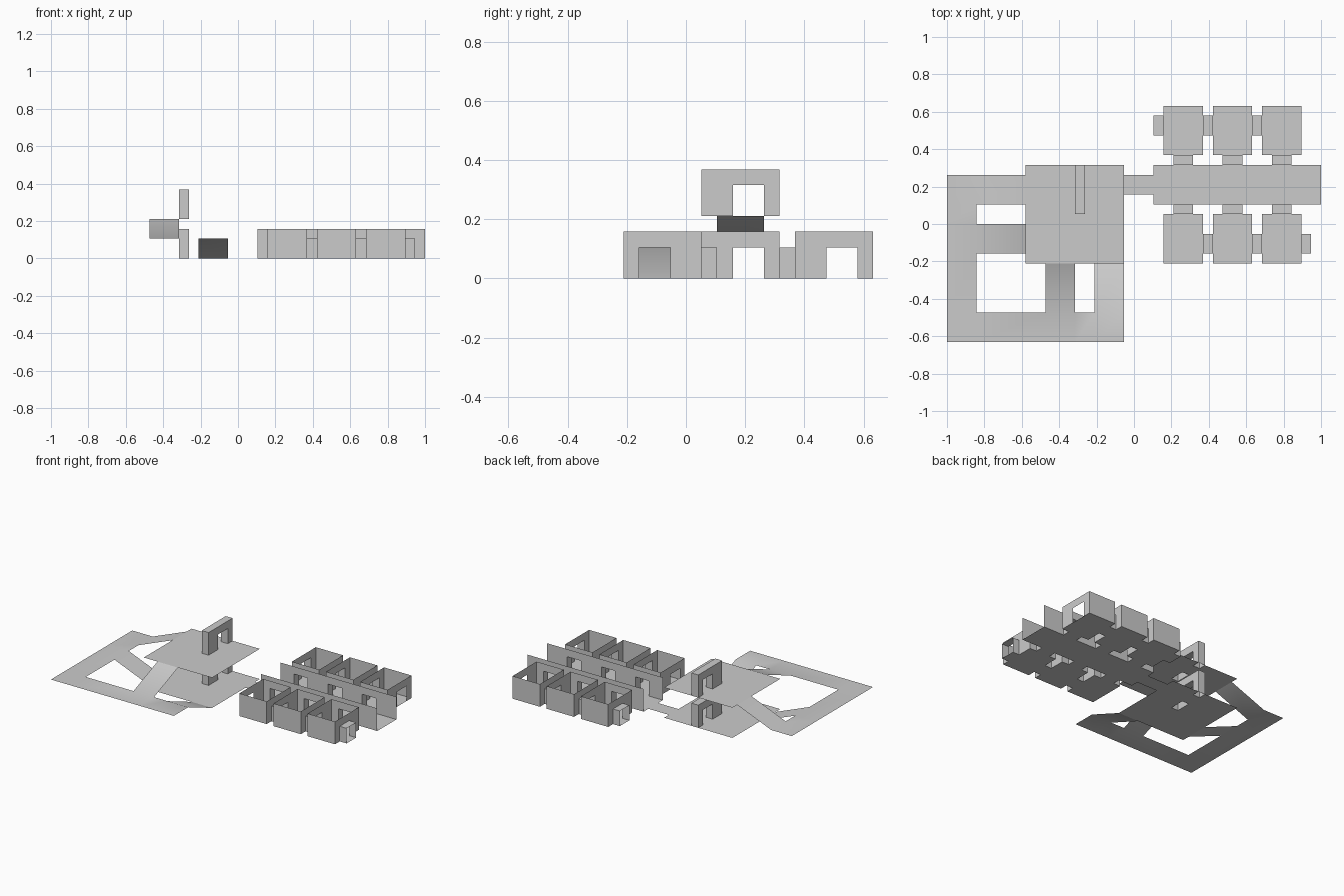
import bpy, bmesh, math

if "Cube" in bpy.data.objects:
    bpy.data.objects.remove(bpy.data.objects["Cube"])

U = 2 / 38  # the whole layout sits on a grid of 38 cells


def make(name, faces, smooth=False):
    bm = bmesh.new()
    for f in faces:
        bm.faces.new([bm.verts.new((x * U, y * U, z * U)) for x, y, z in f])
    bmesh.ops.remove_doubles(bm, verts=bm.verts, dist=1e-5)
    for f in bm.faces:
        f.smooth = smooth
    me = bpy.data.meshes.new(name)
    bm.to_mesh(me)
    bm.free()
    ob = bpy.data.objects.new(name, me)
    bpy.context.collection.objects.link(ob)
    return ob


def slab(x0, x1, y0, y1, za=0, zb=None, along="x"):
    """Horizontal or sloped sheet; height runs from za to zb along one axis."""
    zb = za if zb is None else zb
    z10, z01 = (zb, za) if along == "x" else (za, zb)
    return [[(x0, y0, za), (x1, y0, z10), (x1, y1, zb), (x0, y1, z01)]]


def wall(p, q, h=3, doors=()):
    """Thin wall from p to q with door gaps 2 units high."""
    length = math.dist(p, q)
    dx, dy = (q[0] - p[0]) / length, (q[1] - p[1]) / length
    cuts = sorted({0, length, *[c for d in doors for c in d]})
    out = []
    for s, e in zip(cuts, cuts[1:]):
        z0 = 2 if any(a <= s < b for a, b in doors) else 0
        a = (p[0] + dx * s, p[1] + dy * s)
        b = (p[0] + dx * e, p[1] + dy * e)
        out.append([(*a, z0), (*b, z0), (*b, h), (*a, h)])
    return out


def platform(name, z):
    """Square floor with a door arch raised out of it."""
    faces = (slab(-11, -6, -4, 6, z) + slab(-5, -1, -4, 6, z)
             + slab(-6, -5, -4, 1, z) + slab(-6, -5, 3, 5, z))
    prof = [(1, 0), (1, 3), (6, 3), (6, 0), (5, 0), (5, 2), (3, 2), (3, 0)]
    faces.append([(-6, y, z + h) for y, h in prof])
    faces.append([(-5, y, z + h) for y, h in reversed(prof)])
    for i, (a, b) in enumerate(zip(prof, prof[1:] + prof[:1])):
        if i not in (3, 7):  # leg bottoms stay open
            faces.append([(-6, a[0], z + a[1]), (-5, a[0], z + a[1]),
                          (-5, b[0], z + b[1]), (-6, b[0], z + b[1])])
    return make(name, faces)


# two stacked platforms
platform("lower_platform", 0)
platform("upper_platform", 4)

# raised walkway with ramps down to the lower and up to the upper platform
walk = []
for y0, y1 in [(-12, -9), (-9, -3), (-3, 0), (0, 2), (2, 5)]:
    walk += slab(-19, -16, y0, y1, 2)
for x0, x1 in [(-16, -9), (-9, -6), (-6, -4), (-4, -1)]:
    walk += slab(x0, x1, -12, -9, 2)
walk += slab(-16, -11, 2, 5, 2, 4)
walk += slab(-16, -11, -3, 0, 2, 0)
walk += slab(-9, -6, -9, -4, 2, 4, "y")
walk += slab(-4, -1, -9, -4, 2, 0, "y")
make("walkway_ramps", walk, smooth=True)

# floor bridge between the platform and the corridor
make("bridge_floor", slab(-1, 2, 3, 5))

# corridor, open at both ends, three doors per side
make("corridor", slab(2, 19, 2, 6)
     + wall((2, 6), (19, 6), doors=[(2, 4), (7, 9), (12, 14)])
     + wall((19, 2), (2, 2), doors=[(3, 5), (8, 10), (13, 15)]))

# one room with a side passage and a passage to the corridor
room = slab(3, 7, 7, 12)
room += wall((3, 7), (3, 12), doors=[(2, 4)])
room += wall((3, 12), (7, 12))
room += wall((7, 12), (7, 7), doors=[(1, 3)])
room += wall((7, 7), (3, 7), doors=[(1, 3)])
room += slab(2, 3, 9, 11) + slab(2, 3, 9, 11, 2)
room += wall((2, 11), (3, 11), 2) + wall((3, 9), (2, 9), 2)
room += slab(4, 6, 6, 7) + slab(4, 6, 6, 7, 2)
room += wall((4, 6), (4, 7), 2) + wall((6, 7), (6, 6), 2)
first = make("room_back_1", room)

# repeat the room: three behind the corridor, three turned around in front
for i in range(3):
    for side in ("back", "front"):
        if i == 0 and side == "back":
            continue
        ob = bpy.data.objects.new(f"room_{side}_{i + 1}", first.data)
        bpy.context.collection.objects.link(ob)
        if side == "back":
            ob.location = (5 * i * U, 0, 0)
        else:
            ob.location = ((10 + 5 * i) * U, 8 * U, 0)
            ob.rotation_euler.z = math.pi
